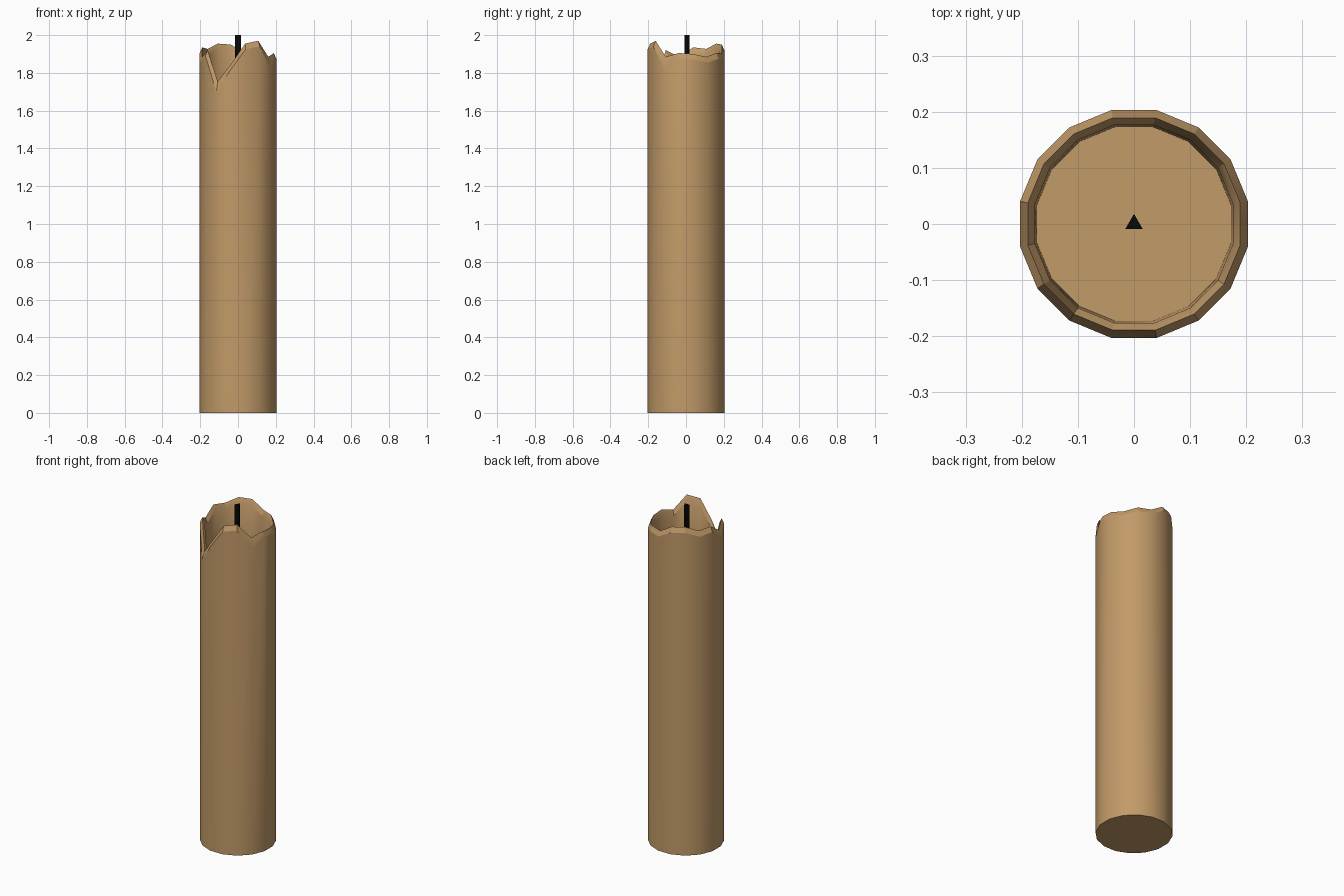
import bpy, bmesh, math

if "Cube" in bpy.data.objects:
    bpy.data.objects.remove(bpy.data.objects["Cube"])

def material(name, rgb):
    m = bpy.data.materials.new(name)
    m.diffuse_color = (*rgb, 1)
    m.use_nodes = True
    m.node_tree.nodes["Principled BSDF"].inputs["Base Color"].default_value = m.diffuse_color
    return m

tan = material("tan_wax", (0.54, 0.325, 0.14))
black = material("black_wick", (0.002, 0.002, 0.002))

def make(name, rings, mat, start):
    """Skin a stack of vertex rings (radius, heights) and cap both ends."""
    bm = bmesh.new()
    loops = []
    for r, zs in rings:
        n = len(zs)
        loops.append([bm.verts.new((r * math.cos(start + math.tau * i / n),
                                    r * math.sin(start + math.tau * i / n), z))
                      for i, z in enumerate(zs)])
    for a, b in zip(loops, loops[1:]):
        for i in range(n):
            j = (i + 1) % n
            bm.faces.new((a[i], a[j], b[j], b[i]))
    bm.faces.new(loops[0][::-1])
    bm.faces.new(loops[-1])
    bmesh.ops.recalc_face_normals(bm, faces=bm.faces)
    me = bpy.data.meshes.new(name)
    bm.to_mesh(me)
    bm.free()
    me.materials.append(mat)
    ob = bpy.data.objects.new(name, me)
    bpy.context.collection.objects.link(ob)
    return ob

# Melted rim: crest height at each of the 16 corners, counter-clockwise from +x
crest = [1.90, 1.885, 1.905, 1.905, 1.95, 1.955, 1.927, 1.935,
         1.885, 1.92, 1.755, 1.845, 1.955, 1.97, 1.885, 1.905]
drop = [0.03] * 16
drop[10] = 0.055
drop[14] = 0.065
shoulder = [c - d for c, d in zip(crest, drop)]
inner = [c - 0.03 for c in crest]

# Candle body with hollow top
candle = make("candle_body", [
    (0.207, [0.0] * 16),
    (0.207, shoulder),
    (0.193, crest),
    (0.180, inner),
    (0.176, [1.68] * 16),
], tan, math.pi / 16)

# Three-sided wick
make("wick", [(0.018, [1.66] * 3), (0.018, [2.0] * 3)], black, math.pi / 2)

# Smooth round sides, crisp rim edges
bpy.context.view_layer.objects.active = candle
candle.select_set(True)
bpy.ops.object.shade_smooth_by_angle(angle=math.radians(24))
